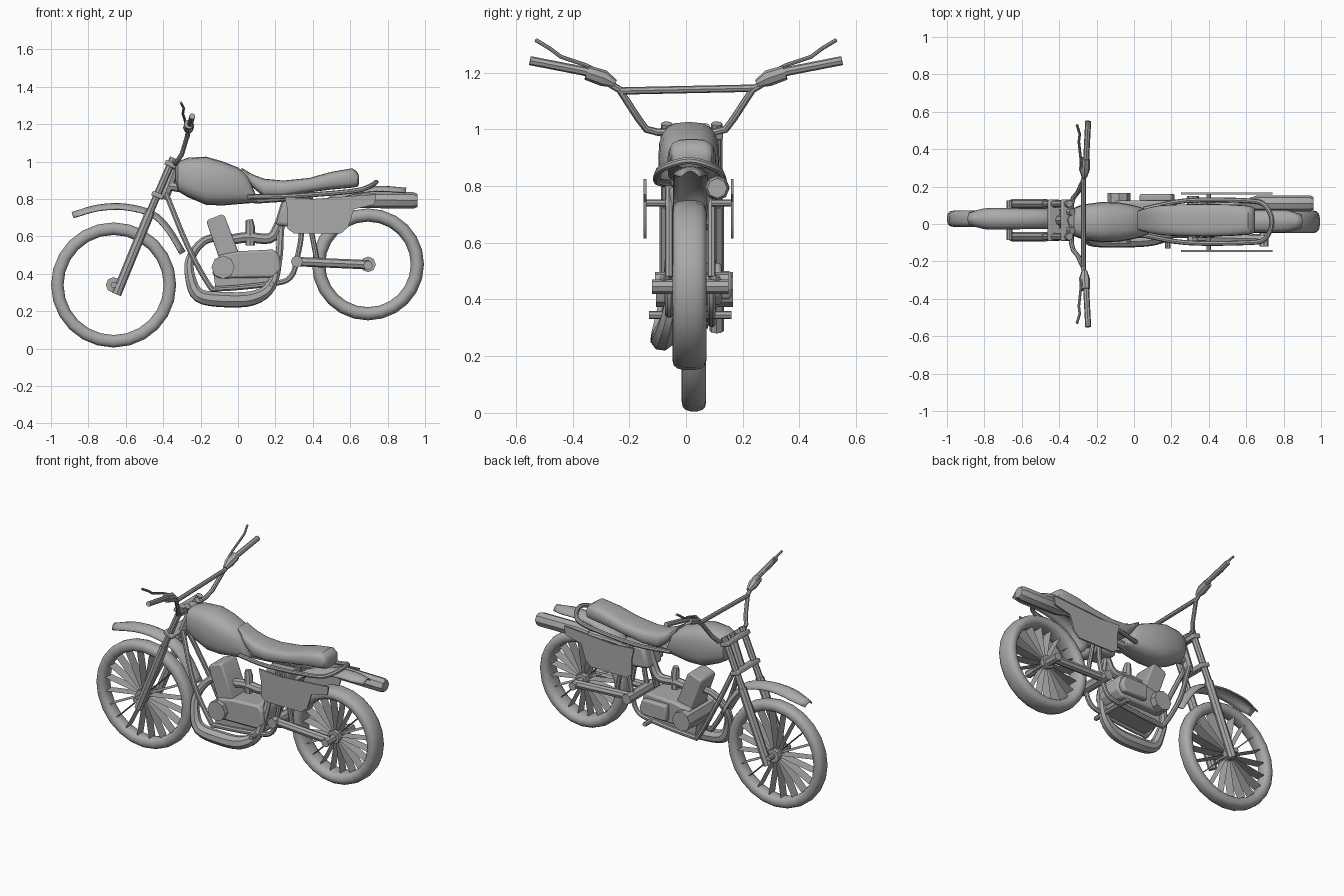
import bpy, bmesh, math
from math import sin, cos, pi
from mathutils import Vector

cube = bpy.data.objects.get("Cube")
if cube:
    bpy.data.objects.remove(cube, do_unlink=True)

grey = bpy.data.materials.new("plain grey")
grey.use_nodes = True
grey.diffuse_color = (0.4, 0.4, 0.4, 1)
grey.node_tree.nodes["Principled BSDF"].inputs["Base Color"].default_value = (0.4, 0.4, 0.4, 1)
MID = 0.015  # sideways offset of the body centre line


def finish(ob, angle=40):
    ob.data.materials.clear()
    ob.data.materials.append(grey)
    bpy.ops.object.select_all(action="DESELECT")
    ob.select_set(True)
    bpy.context.view_layer.objects.active = ob
    bpy.ops.object.shade_smooth_by_angle(angle=math.radians(angle))
    return ob


def from_bmesh(name, bm):
    bmesh.ops.recalc_face_normals(bm, faces=bm.faces)
    me = bpy.data.meshes.new(name)
    bm.to_mesh(me)
    bm.free()
    ob = bpy.data.objects.new(name, me)
    bpy.context.collection.objects.link(ob)
    return finish(ob)


def rings_mesh(name, rings, closed=False):
    """Skin a list of point rings; cap the ends unless closed."""
    bm = bmesh.new()
    vs = [[bm.verts.new(p) for p in ring] for ring in rings]
    n = len(vs[0])
    for i in range(len(vs) if closed else len(vs) - 1):
        a, b = vs[i], vs[(i + 1) % len(vs)]
        for j in range(n):
            k = (j + 1) % n
            bm.faces.new((a[j], a[k], b[k], b[j]))
    if not closed:
        bm.faces.new(vs[0])
        bm.faces.new(vs[-1])
    return from_bmesh(name, bm)


def tube(name, pts, r, scale=None):
    """Round tube along a path, with optional radius factors."""
    cu = bpy.data.curves.new(name, "CURVE")
    cu.dimensions = "3D"
    cu.bevel_depth = r
    cu.bevel_resolution = 2
    cu.use_fill_caps = True
    sp = cu.splines.new("POLY")
    sp.points.add(len(pts) - 1)
    for i, (p, q) in enumerate(zip(sp.points, pts)):
        p.co = (*q, 1)
        p.radius = scale[i] if scale else 1
    ob = bpy.data.objects.new(name, cu)
    bpy.context.collection.objects.link(ob)
    bpy.ops.object.select_all(action="DESELECT")
    ob.select_set(True)
    bpy.context.view_layer.objects.active = ob
    bpy.ops.object.convert(target="MESH")
    return finish(bpy.context.object)


def smooth(pts, steps=4):
    """Catmull-Rom points through a path of vectors."""
    v = [Vector(p) for p in pts]
    v = [2 * v[0] - v[1]] + v + [2 * v[-1] - v[-2]]
    out = []
    for a, b, c, d in zip(v, v[1:], v[2:], v[3:]):
        for s in range(steps):
            t = s / steps
            out.append(0.5 * (2 * b + (c - a) * t + (2 * a - 5 * b + 4 * c - d) * t * t
                              + (3 * b - a - 3 * c + d) * t ** 3))
    return out + [v[-2]]


def oval(hw, hh, power, n):
    """Rounded box outline as (u, v) pairs."""
    f = lambda c, h: math.copysign(abs(c) ** (2 / power), c) * h
    return [(f(cos(2 * pi * i / n), hw), f(sin(2 * pi * i / n), hh)) for i in range(n)]


def loft(name, sections, y, power):
    """Body along x from smoothed (x, bottom, top, half width) sections."""
    rings = []
    for a, b in zip(sections, sections[1:]):
        for t in (0, 0.5):
            x, lo, hi, w = [p + (q - p) * t for p, q in zip(a, b)]
            rings.append([(x, y + u, (lo + hi) / 2 + v) for u, v in oval(w, (hi - lo) / 2, power, 20)])
    x, lo, hi, w = sections[-1]
    rings.append([(x, y + u, (lo + hi) / 2 + v) for u, v in oval(w, (hi - lo) / 2, power, 20)])
    return rings_mesh(name, rings)


def slab(name, outline, y0, y1, bevel=0.0):
    """Side outline in (x, z) extruded between two y values."""
    ob = rings_mesh(name, [[(x, y, z) for x, z in outline] for y in (y0, y1)])
    if bevel:
        m = ob.modifiers.new("soft edges", "BEVEL")
        m.width, m.segments = bevel, 2
    return ob


def wheel(name, x, y, z, radius, thick, half):
    c = Vector((x, y, z))
    out = lambda a: Vector((cos(a), 0, sin(a)))
    side = Vector((0, 1, 0))
    rings = [[c + out(2 * pi * i / 24) * (radius - thick / 2 + v) + side * u
              for u, v in oval(half, thick / 2, 2.6, 14)] for i in range(24)]
    rings_mesh(name + "_tyre", rings, True)
    tube(name + "_hub", [c - side * 0.05, c + side * 0.05], 0.042)
    # thin blade spokes
    bm = bmesh.new()
    for i in range(20):
        a = 2 * pi * (i + 0.5) / 20
        o, t = out(a), out(a + pi / 2) * 0.0015
        for s in (-1, 1):
            pts = [(0.035, 0.03), (0.035, -0.03), (radius - thick, -0.03), (radius - thick, 0.03)]
            bm.faces.new([bm.verts.new(c + o * r + side * w + t * s) for r, w in pts])
    from_bmesh(name + "_spokes", bm)


def fender(name, path, y, widths, drop):
    """Arched strip following an (x, z) path."""
    pts = smooth([(x, 0, z) for x, z in path])
    bm = bmesh.new()
    rows = []
    for i, p in enumerate(pts):
        f = i / (len(pts) - 1)
        w = widths[0] + (widths[1] - widths[0]) * f
        w *= min(1, 0.6 + 3 * f)
        d = (pts[min(i + 1, len(pts) - 1)] - pts[max(i - 1, 0)]).normalized()
        up = Vector((-d.z, 0, d.x))
        rows.append([bm.verts.new(p + Vector((0, y + w * k / 3, 0)) - up * drop * (k / 3) ** 2)
                     for k in range(-3, 4)])
    for a, b in zip(rows, rows[1:]):
        for j in range(6):
            bm.faces.new((a[j], a[j + 1], b[j + 1], b[j]))
    ob = from_bmesh(name, bm)
    m = ob.modifiers.new("thickness", "SOLIDIFY")
    m.thickness = 0.008


# Wheels and fenders
wheel("front_wheel", -0.665, 0.028, 0.34, 0.335, 0.068, 0.043)
wheel("rear_wheel", 0.695, 0.012, 0.45, 0.3, 0.072, 0.06)
fender("front_fender", [(-0.89, 0.73), (-0.75, 0.77), (-0.6, 0.775), (-0.45, 0.735), (-0.36, 0.65), (-0.28, 0.52)],
       0.028, (0.06, 0.05), 0.03)
fender("rear_fender", [(0.9, 0.86), (0.75, 0.87), (0.6, 0.85), (0.45, 0.79), (0.36, 0.68)], 0.015, (0.06, 0.06), -0.025)

# Fork, clamps and axles
for tag, y in (("right", -0.068), ("left", 0.108)):
    tube("fork_upper_" + tag, [(-0.345, y, 1.02), (-0.51, y, 0.64)], 0.02)
    tube("fork_lower_" + tag, [(-0.47, y, 0.73), (-0.65, y, 0.29)], 0.026)
for tag, x, z in (("upper", -0.36, 0.985), ("lower", -0.43, 0.82)):
    slab("fork_clamp_" + tag, [(x - 0.035, z), (x + 0.025, z - 0.025), (x + 0.035, z), (x - 0.025, z + 0.025)],
         -0.09, 0.13, 0.006)
tube("front_axle", [(-0.665, -0.085, 0.34), (-0.665, 0.125, 0.34)], 0.016)
tube("rear_axle", [(0.695, -0.12, 0.445), (0.695, 0.15, 0.445)], 0.025)
tube("steering_head", [(-0.325, 0.02, 1.0), (-0.4, 0.02, 0.8)], 0.03)

# Handlebar, grips and levers
half_bar = [(-0.335, 0.1, 0.99), (-0.325, 0.14, 1.0), (-0.3, 0.17, 1.04), (-0.27, 0.235, 1.14), (-0.26, 0.31, 1.185)]
for tag, s in (("right", -1), ("left", 1)):
    tube("handlebar_" + tag, [(-0.335, 0.0, 0.99)] + [(x, y * s, z) for x, y, z in half_bar], 0.013)
    tube("grip_" + tag, [(-0.262, 0.27 * s, 1.175), (-0.255, 0.36 * s, 1.205), (-0.245, 0.55 * s, 1.242)], 0.016)
    tube("lever_clamp_" + tag, [(-0.265, 0.25 * s, 1.16), (-0.265, 0.29 * s, 1.18), (-0.262, 0.35 * s, 1.2)],
         0.029, [0.5, 1, 0.9])
    tube("lever_" + tag, [(-0.28, 0.3 * s, 1.2), (-0.285, 0.35 * s, 1.225), (-0.295, 0.44 * s, 1.255),
                          (-0.29, 0.48 * s, 1.285), (-0.305, 0.53 * s, 1.315)], 0.007)
    tube("bar_riser_" + tag, [(-0.36, 0.05 * s + MID, 0.97), (-0.33, 0.05 * s + MID, 1.01)], 0.02)
tube("handlebar_brace", [(-0.27, -0.235, 1.135), (-0.27, 0.24, 1.145)], 0.013)

# Tank and seat
loft("fuel_tank", [(-0.335, 0.9, 0.97, 0.04), (-0.32, 0.84, 1.0, 0.075), (-0.27, 0.81, 1.02, 0.095),
                   (-0.17, 0.768, 1.026, 0.108), (-0.08, 0.765, 1.0, 0.105), (0.0, 0.772, 0.968, 0.09),
                   (0.05, 0.776, 0.93, 0.075), (0.1, 0.78, 0.81, 0.05)], 0.01, 2.8)
loft("seat", [(0.02, 0.94, 0.966, 0.05), (0.08, 0.86, 0.93, 0.068), (0.14, 0.81, 0.908, 0.08),
              (0.24, 0.81, 0.898, 0.085), (0.38, 0.835, 0.912, 0.087), (0.5, 0.85, 0.945, 0.085),
              (0.61, 0.86, 0.964, 0.078), (0.638, 0.865, 0.945, 0.07), (0.648, 0.88, 0.92, 0.055)], 0.02, 3.2)

# Side panels
panel = [(0.25, 0.81), (0.4, 0.8), (0.74, 0.825), (0.73, 0.77), (0.62, 0.745), (0.59, 0.65), (0.55, 0.615),
         (0.3, 0.615), (0.265, 0.64), (0.265, 0.74)]
slab("side_panel_right", panel, -0.149, -0.139)
slab("side_panel_left", panel, 0.158, 0.168)
for y0, y1 in ((-0.14, -0.07), (0.09, 0.16)):
    tube("panel_bracket", [(0.4, y0, 0.74), (0.4, y1, 0.74)], 0.012)

# Frame tubes, mirrored about the body centre line
for tag, s in (("right", -1), ("left", 1)):
    y = MID + 0.075 * s
    tube("cradle_tube_" + tag, smooth([(-0.385, MID + 0.02 * s, 0.83), (-0.27, y, 0.55), (-0.155, y, 0.34),
         (-0.1, y, 0.32), (0.17, y, 0.345), (0.28, y, 0.38), (0.32, y, 0.5), (0.34, y, 0.64), (0.32, y, 0.8)]), 0.015)
    tube("swing_arm_" + tag, [(0.31, MID + 0.085 * s, 0.465), (0.7, MID + 0.095 * s, 0.448)], 0.025)
    tube("shock_" + tag, [(0.36, y, 0.8), (0.42, y, 0.48)], 0.014)
tube("seat_rail", smooth([(0.05, -0.06, 0.81), (0.28, -0.1, 0.815), (0.6, -0.1, 0.84), (0.7, -0.08, 0.865),
     (0.738, 0.01, 0.89), (0.7, 0.1, 0.865), (0.6, 0.125, 0.84), (0.28, 0.125, 0.815), (0.05, 0.08, 0.81)]), 0.013)
tube("backbone", [(-0.37, MID, 0.87), (0.1, MID, 0.8), (0.4, MID, 0.82)], 0.025)
tube("swing_pivot", [(0.315, -0.11, 0.465), (0.315, 0.15, 0.465)], 0.032)
tube("foot_peg_bar", [(0.18, -0.13, 0.345), (0.18, 0.16, 0.345)], 0.014)

# Engine
slab("crankcase", [(-0.14, 0.4), (-0.1, 0.375), (0.19, 0.38), (0.23, 0.42), (0.22, 0.5), (0.19, 0.53),
                   (0.0, 0.52), (-0.1, 0.5)], -0.075, 0.125, 0.012)
slab("engine_cylinder", [(-0.168, 0.675), (-0.16, 0.69), (-0.085, 0.718), (-0.07, 0.705), (0.005, 0.51), (-0.1, 0.48)],
     -0.06, 0.09, 0.008)
tube("flywheel_cover", [(-0.08, -0.105, 0.435), (-0.08, 0.165, 0.435)], 0.062)
slab("clutch_cover", [(0.03, 0.4), (0.2, 0.4), (0.22, 0.44), (0.2, 0.5), (0.03, 0.5)], 0.12, 0.16, 0.01)
slab("engine_mount", [(-0.12, 0.32), (0.17, 0.34), (0.19, 0.39), (-0.13, 0.39)], -0.05, 0.08)

# Carburettor and intake
tube("intake", smooth([(-0.05, MID, 0.58), (0.05, MID, 0.595), (0.17, MID, 0.59), (0.22, MID, 0.66),
     (0.26, MID, 0.78)]), 0.028)
tube("carburettor", [(0.065, MID, 0.55), (0.065, MID, 0.65), (0.06, MID, 0.69)], 0.026, [1, 1, 0.7])
slab("air_box", [(0.2, 0.66), (0.36, 0.64), (0.4, 0.8), (0.24, 0.79)], -0.06, 0.09, 0.02)

# Exhaust: header, chamber under the engine, rise and silencer
path = [(-0.1, 0.01, 0.6), (-0.19, -0.01, 0.57), (-0.255, -0.04, 0.48), (-0.255, -0.07, 0.38), (-0.21, -0.085, 0.285),
        (-0.08, -0.085, 0.262), (0.08, -0.08, 0.27), (0.18, -0.06, 0.34), (0.22, -0.03, 0.5), (0.24, 0.03, 0.68),
        (0.36, 0.09, 0.77), (0.62, 0.11, 0.793)]
fat = smooth([(v, 0, 0) for v in (0.5, 0.52, 0.6, 0.7, 0.9, 1, 0.95, 0.7, 0.5, 0.48, 0.45, 0.45)])
tube("exhaust_pipe", smooth(path), 0.042, [v.x for v in fat])
tube("silencer", [(0.6, 0.11, 0.793), (0.66, 0.11, 0.795), (0.94, 0.11, 0.792), (0.96, 0.11, 0.792)],
     0.046, [0.5, 0.95, 0.95, 0.75])
